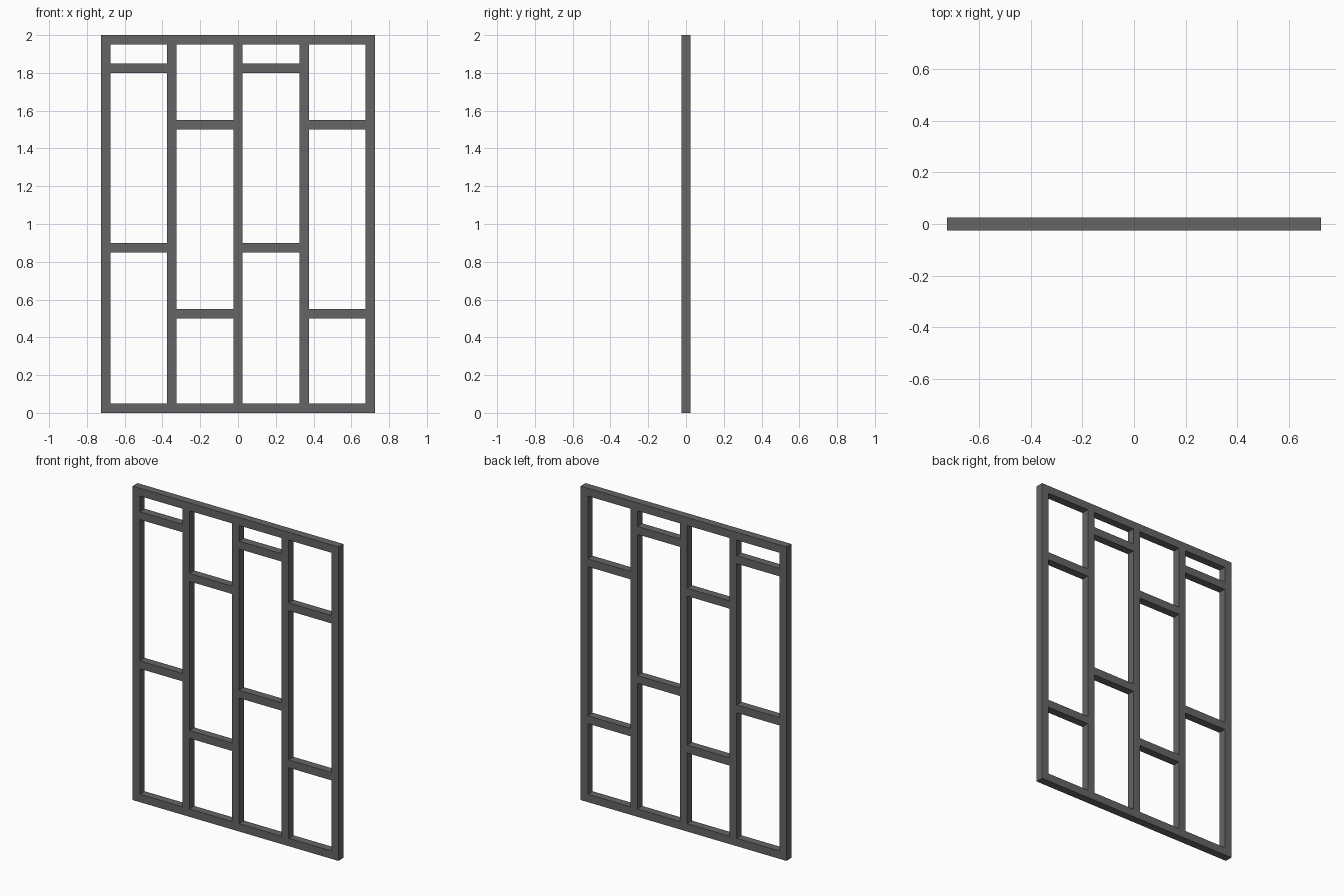
import bpy
import bmesh
from mathutils import Matrix, Vector

if "Cube" in bpy.data.objects:
    bpy.data.objects.remove(bpy.data.objects["Cube"])

T = 0.05        # bar thickness
PITCH = 0.35    # spacing between uprights
HEIGHT = 2.0
HALF_W = 2 * PITCH + T / 2

metal = bpy.data.materials.new("dark_grey_metal")
metal.diffuse_color = (0.13, 0.13, 0.13, 1)
metal.use_nodes = True
metal.node_tree.nodes["Principled BSDF"].inputs["Base Color"].default_value = metal.diffuse_color


def bar(name, x0, x1, z0, z1):
    """Square-section bar spanning the given x and z ranges."""
    bm = bmesh.new()
    centre = Vector(((x0 + x1) / 2, 0, (z0 + z1) / 2))
    size = Matrix.Diagonal((x1 - x0, T, z1 - z0, 1))
    bmesh.ops.create_cube(bm, size=1, matrix=Matrix.Translation(centre) @ size)
    mesh = bpy.data.meshes.new(name)
    bm.to_mesh(mesh)
    bm.free()
    mesh.materials.append(metal)
    obj = bpy.data.objects.new(name, mesh)
    bpy.context.collection.objects.link(obj)


# Full-width top and bottom rails
bar("bottom_rail", -HALF_W, HALF_W, 0, T)
bar("top_rail", -HALF_W, HALF_W, HEIGHT - T, HEIGHT)

# Five uprights between the rails
for i in range(5):
    x = (i - 2) * PITCH
    bar(f"upright_{i + 1}", x - T / 2, x + T / 2, T, HEIGHT - T)

# Short crossbars, staggered in alternate columns
for col in range(4):
    x0 = (col - 2) * PITCH + T / 2
    for j, z in enumerate((0.85, 1.80) if col % 2 == 0 else (0.50, 1.50)):
        bar(f"crossbar_{col + 1}_{j + 1}", x0, x0 + PITCH - T, z, z + T)
